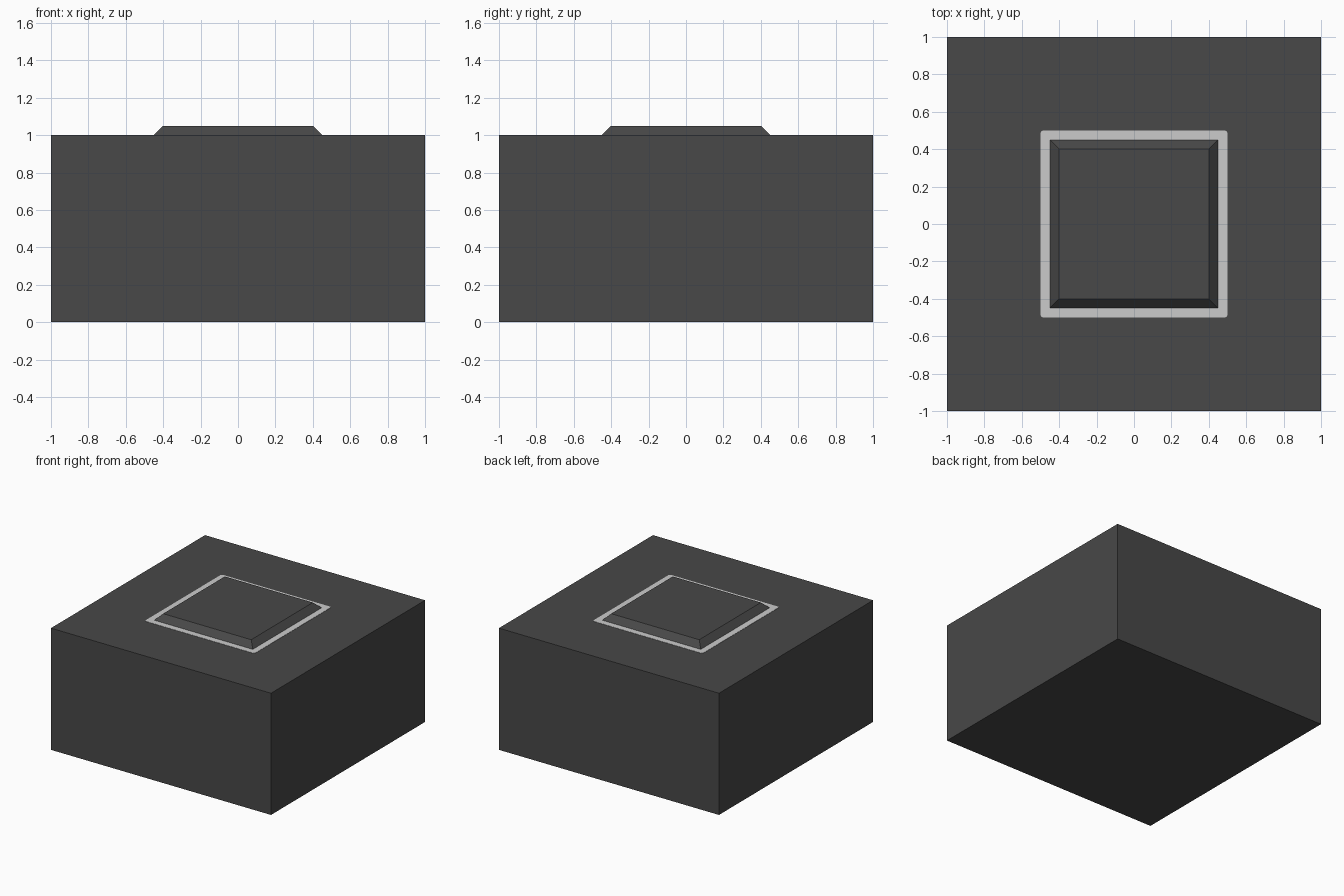
import bpy
import bmesh

cube = bpy.data.objects.get("Cube")
if cube:
    bpy.data.objects.remove(cube, do_unlink=True)


def make_material(name, value):
    mat = bpy.data.materials.new(name)
    mat.use_nodes = True
    color = (value, value, value, 1)
    mat.diffuse_color = color
    mat.node_tree.nodes["Principled BSDF"].inputs["Base Color"].default_value = color
    return mat


def square_block(name, bottom_half, top_half, z0, z1, mat, corner=0):
    """Square block with optional taper and rounded upright corners."""
    bm = bmesh.new()
    bmesh.ops.create_cube(bm, size=2)
    upright = [e for e in bm.edges if abs(e.verts[0].co.z - e.verts[1].co.z) > 1]
    for v in bm.verts:
        half, z = (top_half, z1) if v.co.z > 0 else (bottom_half, z0)
        v.co = (v.co.x * half, v.co.y * half, z)
    if corner:
        bmesh.ops.bevel(bm, geom=upright, offset=corner, segments=3,
                        profile=0.5, affect='EDGES')
    mesh = bpy.data.meshes.new(name)
    bm.to_mesh(mesh)
    bm.free()
    mesh.materials.append(mat)
    obj = bpy.data.objects.new(name, mesh)
    bpy.context.collection.objects.link(obj)
    return obj


charcoal = make_material("charcoal", 0.065)
light_grey = make_material("light_grey", 0.6)

# Main block
square_block("base_block", 1, 1, 0, 1, charcoal)
# Thin light border showing around the raised panel
square_block("light_border", 0.5, 0.5, 0.998, 1.002, light_grey, corner=0.015)
# Raised panel with sloping sides
square_block("raised_panel", 0.45, 0.4, 1, 1.05, charcoal)
